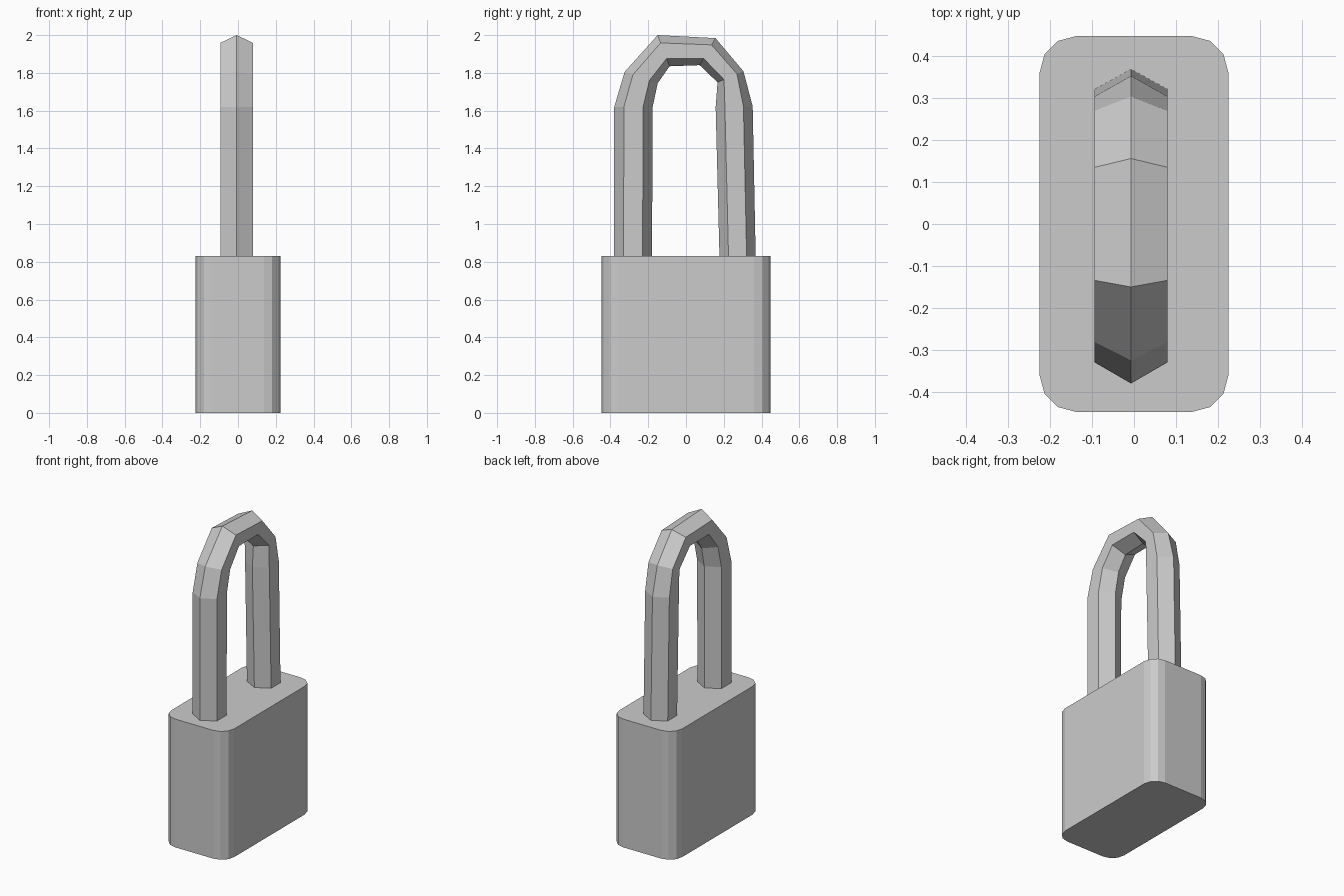
import bpy, bmesh, math
from mathutils import Vector

if "Cube" in bpy.data.objects:
    bpy.data.objects.remove(bpy.data.objects["Cube"])


def finish(bm, name):
    bmesh.ops.recalc_face_normals(bm, faces=bm.faces)
    mesh = bpy.data.meshes.new(name)
    bm.to_mesh(mesh)
    bm.free()
    obj = bpy.data.objects.new(name, mesh)
    bpy.context.collection.objects.link(obj)
    return obj


# Lock body: box with rounded upright edges
bm = bmesh.new()
bmesh.ops.create_cube(bm, size=1)
for v in bm.verts:
    v.co = Vector((v.co.x * 0.45, v.co.y * 0.896, (v.co.z + 0.5) * 0.83))
upright = [e for e in bm.edges if abs(e.verts[0].co.z - e.verts[1].co.z) > 0.1]
bmesh.ops.bevel(bm, geom=upright, offset=0.088, offset_type='OFFSET',
                segments=3, profile=0.5, affect='EDGES')
finish(bm, "lock_body")

# Shackle: hexagonal bar, each station gives its outer and inner corner (y, z)
stations = [
    ((-0.38, 0.72), (-0.18, 0.72)),
    ((-0.38, 1.62), (-0.177, 1.617)),
    ((-0.325, 1.805), (-0.15, 1.745)),
    ((-0.15, 2.0), (-0.087, 1.835)),
    ((0.156, 1.984), (0.072, 1.841)),
    ((0.304, 1.809), (0.167, 1.75)),
    ((0.353, 1.623), (0.157, 1.618)),
    ((0.371, 0.72), (0.18, 0.72)),
]
bm = bmesh.new()
rings = []
for outer, inner in stations:
    o, i = Vector((-0.007, *outer)), Vector((-0.007, *inner))
    centre, half = (o + i) / 2, (o - i) / 2
    ring = []
    for k in range(6):
        a = math.radians(60 * k)
        ring.append(bm.verts.new(
            centre + half * math.cos(a) + Vector((0.1 * math.sin(a), 0, 0))))
    rings.append(ring)
for r, s in zip(rings, rings[1:]):
    for k in range(6):
        n = (k + 1) % 6
        bm.faces.new((r[k], r[n], s[n], s[k]))
bm.faces.new(rings[0])
bm.faces.new(rings[-1])
finish(bm, "shackle")
